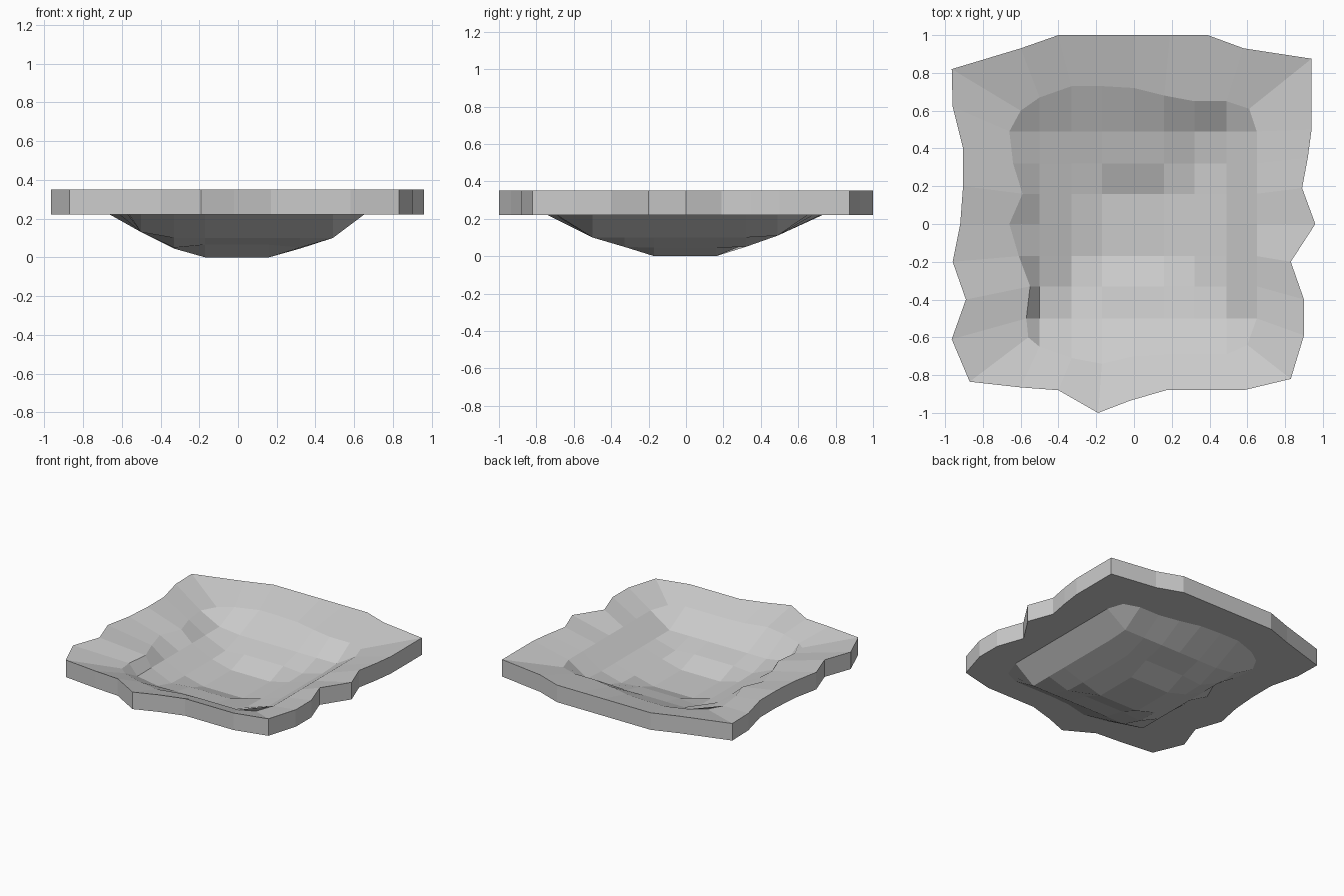
import bpy, bmesh

if "Cube" in bpy.data.objects:
    bpy.data.objects.remove(bpy.data.objects["Cube"])

TOP, LIP = 0.35, 0.22
grid = [-0.5, -0.33, -0.17, 0.0, 0.16, 0.32, 0.49]
depth_x = [0.13, 0.045, 0, 0, 0, 0.045, 0.10]
depth_y = [0.10, 0.05, 0, 0, 0, 0.05, 0.11]

# Inner lip, one row per side: offset at each grid line, then the corner point
lip_sides = [
    ([-.65, -.71, -.74, -.70, -.69, -.69, -.69], (.60, -.64)),
    ([.65, .65, .65, .65, .65, .65, .65], (.61, .61)),
    ([.65, .65, .68, .72, .73, .73, .67], (-.60, .60)),
    ([-.66, -.64, -.59, -.66, -.61, -.55, -.57], (-.56, -.60)),
]
# Ragged outer outline, counter-clockwise, matching the lip points
outer = [
    (-.6, -.865), (-.4, -.88), (-.19, -1), (-.02, -.935), (.17, -.88), (.37, -.88), (.58, -.88), (.83, -.82),
    (.9, -.59), (.9, -.4), (.83, -.2), (.96, 0), (.89, .19), (.92, .35), (.94, .5), (.94, .875),
    (.58, .93), (.39, 1), (.19, 1), (0, 1), (-.2, 1), (-.4, 1), (-.6, .93), (-.965, .82),
    (-.96, .62), (-.905, .4), (-.905, .2), (-.92, 0), (-.96, -.2), (-.89, -.4), (-.965, -.61), (-.87, -.835),
]

lip = []
for side, (offsets, corner) in enumerate(lip_sides):
    along = grid if side < 2 else grid[::-1]
    lip += [(a, o) if side % 2 == 0 else (o, a) for a, o in zip(along, offsets)]
    lip.append(corner)
N = len(lip)


def upper(z):
    """Height of the upper surface above a point of the underside."""
    return 0.9 * z + 0.08


def ring(bm, points, z):
    return [bm.verts.new((x, y, z)) for x, y in points]


def height(r, c):
    z = max(depth_x[c], depth_y[r])
    return z + 0.015 if r in (1, 5) and 2 <= c <= 4 else z


def add_sheet(bm, edge, lift, flip):
    """Stepped basin surface filling the given lip loop."""
    def face(*verts):
        bm.faces.new(verts[::-1] if flip else verts)

    floor = [[bm.verts.new((x, y, lift(height(r, c)))) for c, x in enumerate(grid)]
             for r, y in enumerate(grid)]
    for r in range(6):
        for c in range(6):
            face(floor[r][c], floor[r][c + 1], floor[r + 1][c + 1], floor[r + 1][c])
    borders = [floor[0], [row[6] for row in floor], floor[6][::-1], [row[0] for row in floor][::-1]]
    for side, border in enumerate(borders):
        s = side * 8
        for k in range(6):
            face(edge[s + k], edge[s + k + 1], border[k + 1], border[k])
        face(edge[s + 6], edge[s + 7], edge[(s + 8) % N], border[6])


bm = bmesh.new()
top, bottom = ring(bm, outer, TOP), ring(bm, outer, LIP)
lip_top, lip_bottom = ring(bm, lip, upper(LIP)), ring(bm, lip, LIP)

# Rim: gently sloping top, upright ragged edge, flat underneath
for i in range(N):
    j = (i + 1) % N
    bm.faces.new((top[i], top[j], lip_top[j], lip_top[i]))
    bm.faces.new((bottom[i], bottom[j], top[j], top[i]))
    bm.faces.new((lip_bottom[i], lip_bottom[j], bottom[j], bottom[i]))

# Basin: upper surface and underside
add_sheet(bm, lip_top, upper, False)
add_sheet(bm, lip_bottom, lambda z: z, True)

mesh = bpy.data.meshes.new("ground_basin")
bm.to_mesh(mesh)
bm.free()
bpy.context.collection.objects.link(bpy.data.objects.new("ground_basin", mesh))
